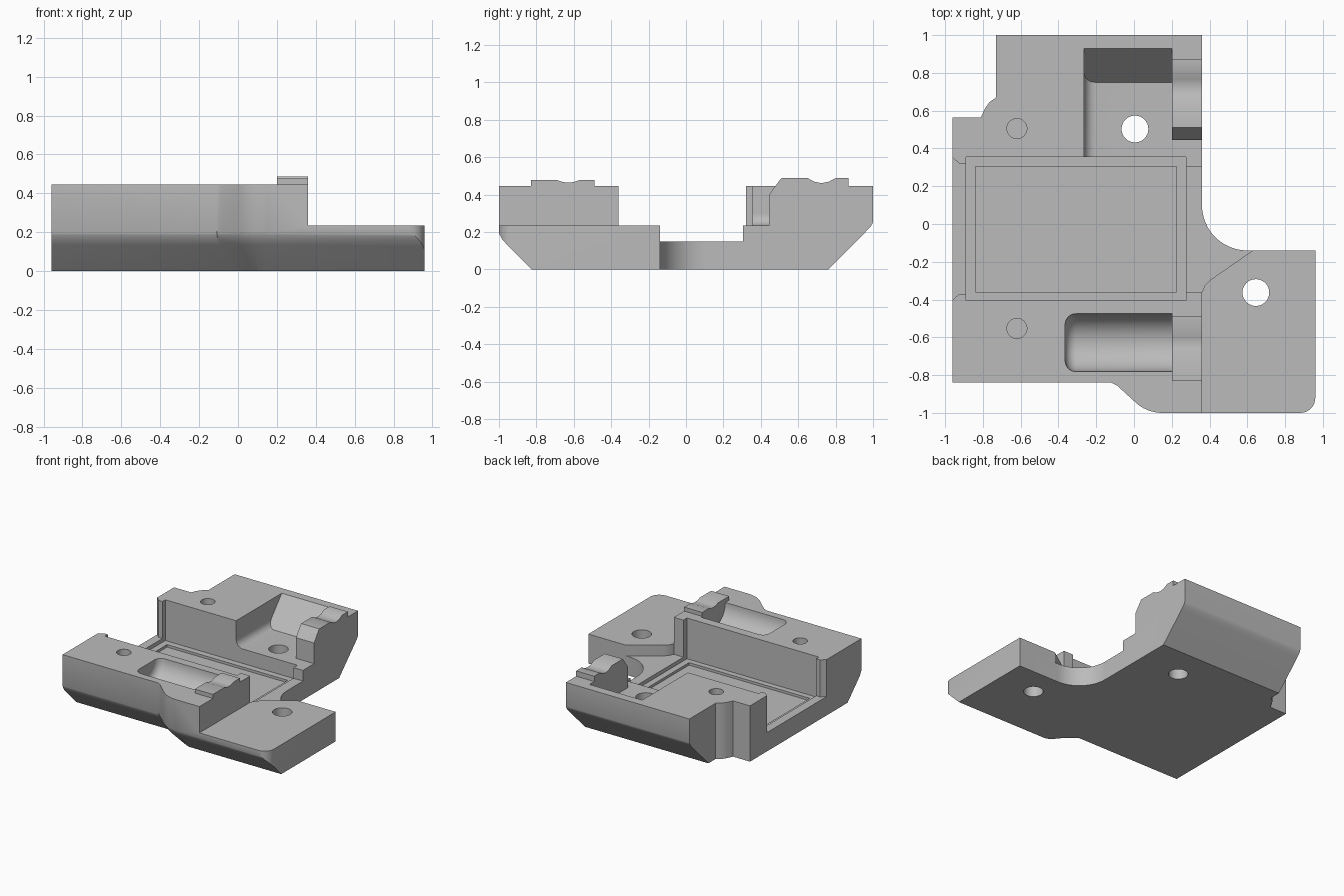
import bpy, bmesh
from math import cos, sin, radians

cube = bpy.data.objects.get("Cube")
if cube:
    bpy.data.objects.remove(cube, do_unlink=True)

grey = bpy.data.materials.new("plain grey")
grey.use_nodes = True
colour = (0.5, 0.5, 0.5, 1)
grey.diffuse_color = colour
grey.node_tree.nodes["Principled BSDF"].inputs["Base Color"].default_value = colour


def arc(cx, cy, r, start, end, steps=12):
    angles = [radians(start + (end - start) * i / steps) for i in range(steps + 1)]
    return [(cx + r * cos(a), cy + r * sin(a)) for a in angles]


def loft(name, rings, bevel=None, width=0.0):
    """Skin closed rings, cap the ends, optionally round the edges picked by a rule."""
    bm = bmesh.new()
    rows = [[bm.verts.new(p) for p in ring] for ring in rings]
    n = len(rows[0])
    for a, b in zip(rows, rows[1:]):
        for i in range(n):
            j = (i + 1) % n
            bm.faces.new((a[i], a[j], b[j], b[i]))
    bm.faces.new(rows[0])
    bm.faces.new(rows[-1])
    bmesh.ops.recalc_face_normals(bm, faces=bm.faces)
    if bevel:
        edges = [e for e in bm.edges if all(bevel(v.co) for v in e.verts)]
        bmesh.ops.bevel(bm, geom=edges, offset=width, segments=6, profile=0.5, affect='EDGES')
    mesh = bpy.data.meshes.new(name)
    bm.to_mesh(mesh)
    bm.free()
    mesh.materials.append(grey)
    obj = bpy.data.objects.new(name, mesh)
    bpy.context.collection.objects.link(obj)
    return obj


def upright(name, pts, low, high):
    return loft(name, [[(x, y, z) for x, y in pts] for z in (low, high)])


def sideways(name, pts, left, right, **kw):
    return loft(name, [[(x, y, z) for y, z in pts] for x in (left, right)], **kw)


def rect(x0, x1, y0, y1):
    return [(x0, y0), (x1, y0), (x1, y1), (x0, y1)]


def smooth(obj):
    bpy.ops.object.select_all(action='DESELECT')
    obj.select_set(True)
    bpy.context.view_layer.objects.active = obj
    bpy.ops.object.shade_smooth_by_angle(angle=radians(30))


# Housing body from its plan outline
outline = [(-0.96, -0.84), (-0.12, -0.84), (-0.09, -0.855)]
outline += arc(0.15, -0.79, 0.21, 225, 270, 8)
outline += arc(0.88, -0.92, 0.08, 270, 360, 8)
outline += [(0.96, -0.14)] + arc(0.6, 0.1, 0.24, 270, 180, 16)
outline += [(0.36, 1), (-0.73, 1), (-0.73, 0.67), (-0.765, 0.645),
            (-0.79, 0.61), (-0.81, 0.565), (-0.96, 0.565)]
body = upright("housing_body", outline, 0, 0.445)

cutters = []

# Low mounting tab
cutters.append(upright("tab_cut", rect(0.36, 1.1, -1.1, 0), 0.235, 0.7))

# Central channel and stepped pocket in its floor
channel = [(-1.0, -0.44), (-0.925, -0.37), (-0.89, -0.37), (-0.89, -0.405), (0.275, -0.405),
           (0.275, -0.36), (0.36, -0.36), (0.375, -0.325), (0.405, -0.295), (0.643, -0.13),
           (0.643, 0.305), (0.275, 0.305), (0.275, 0.355), (-0.89, 0.355),
           (-0.89, 0.32), (-0.925, 0.32), (-1.0, 0.39)]
cutters.append(upright("channel_cut", channel, 0.15, 0.71))
cutters.append(upright("pocket_cut", rect(-0.89, 0.275, -0.405, 0.355), 0.12, 0.3))
cutters.append(upright("pocket_inner_cut", rect(-0.84, 0.225, -0.36, 0.305), 0.1, 0.28))

# Rear bay with sloped back wall and rounded side, open at the right corner
bay = [(0.25, 0.235), (0.75, 0.235), (0.93, 0.445), (0.93, 0.72), (0.25, 0.72)]
cutters.append(sideways("rear_bay_cut", bay, -0.265, 0.2, width=0.06,
                        bevel=lambda p: p.x < -0.2 and p.z < 0.3))
gap = [(0.26, 0.235), (0.445, 0.235), (0.445, 0.4), (0.477, 0.445), (0.477, 0.73), (0.26, 0.73)]
cutters.append(sideways("rear_gap_cut", gap, 0.15, 0.5))

# Front trough with a rounded blind end
cutters.append(sideways("front_trough_cut", arc(-0.628, 0.445, 0.153, 180, 360, 24)
                        + [(-0.475, 0.74), (-0.781, 0.74)], -0.365, 0.2, width=0.06,
                        bevel=lambda p: p.x < 0 and p.z < 0.5))

# Chamfer along the bottom of the front edge, following the outline
edge = [(-1.1, -0.84, 0), (-0.11, -0.84, 0.08), (0.0, -0.938, 0.08),
        (0.07, -0.984, 0.04), (0.15, -1, 0), (1.1, -1, 0)]
section = [(-0.2, 0.22), (-0.01, 0.22), (0.004, 0.185), (0.018, 0.16),
           (0.04, 0.135), (0.195, -0.02), (-0.2, -0.02)]
cutters.append(loft("front_chamfer_cut", [
    [(x + lean * min(1, max(0, dy) / 0.175), y + dy, z) for dy, z in section]
    for x, y, lean in edge]))

# Chamfer along the bottom of the back edge
cutters.append(sideways("back_chamfer_cut", [
    (1.1, 0.27), (1.005, 0.27), (0.997, 0.245), (0.985, 0.226), (0.96, 0.2),
    (0.74, -0.02), (1.1, -0.02)], -1.1, 1.1))

# Through holes and blind screw holes
for x, y, r, low in ((0.005, 0.503, 0.071, -0.1), (0.645, -0.363, 0.071, -0.1),
                     (-0.62, 0.505, 0.053, 0.2), (-0.62, -0.553, 0.053, 0.2)):
    cutters.append(upright("hole_cut", arc(x, y, r, 0, 348.75, 31), low, 0.75))

for cutter in cutters:
    mod = body.modifiers.new(cutter.name, 'BOOLEAN')
    mod.operation = 'DIFFERENCE'
    mod.solver = 'EXACT'
    mod.object = cutter
    bpy.context.view_layer.objects.active = body
    bpy.ops.object.modifier_apply(modifier=mod.name)
    bpy.data.objects.remove(cutter, do_unlink=True)
smooth(body)

# Raised saddles with a shallow dip on each side of the channel
front = [(-0.83, 0.445), (-0.83, 0.477), (-0.69, 0.477), (-0.66, 0.467), (-0.63, 0.463),
         (-0.6, 0.467), (-0.57, 0.477), (-0.49, 0.477), (-0.49, 0.445)]
rear = [(0.477, 0.445), (0.51, 0.488), (0.65, 0.488), (0.685, 0.469), (0.725, 0.461),
        (0.765, 0.469), (0.8, 0.488), (0.87, 0.488), (0.87, 0.445)]
for name, pts in (("front_saddle", front), ("rear_saddle", rear)):
    smooth(sideways(name, pts, 0.2, 0.36))
